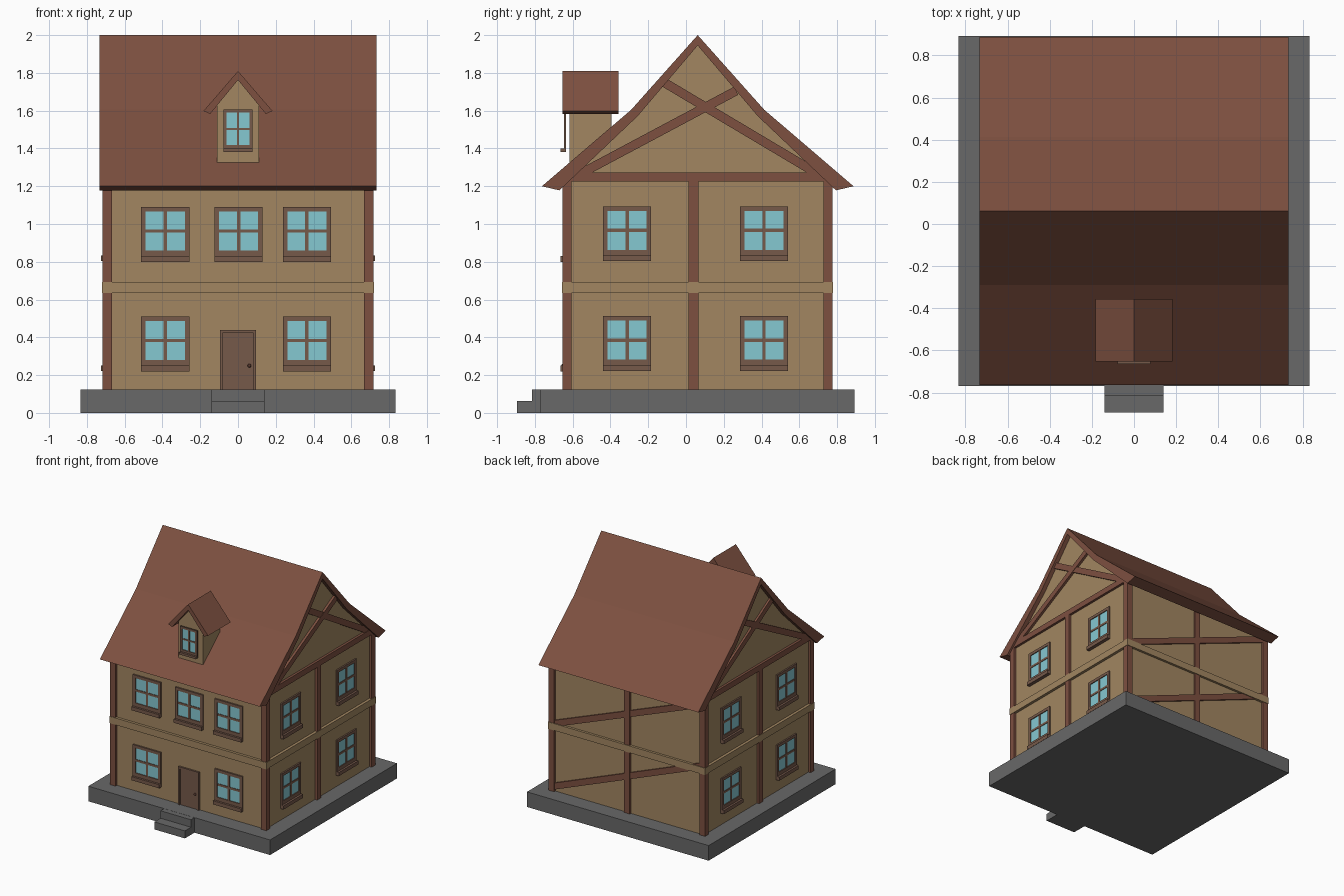
import bpy, bmesh, math
from mathutils import Matrix, Vector

if "Cube" in bpy.data.objects:
    bpy.data.objects.remove(bpy.data.objects["Cube"])


def mat(name, r, g, b):
    m = bpy.data.materials.new(name)
    m.diffuse_color = (r, g, b, 1)
    m.use_nodes = True
    m.node_tree.nodes["Principled BSDF"].inputs["Base Color"].default_value = m.diffuse_color
    return m


WALL = mat("tan plaster", .36, .24, .12)
ROOF = mat("red brown roof and timber", .205, .08, .051)
FRAME = mat("brown joinery", .18, .10, .068)
GLASS = mat("pale blue glass", .235, .58, .64)
STONE = mat("grey stone", .14, .14, .14)
KNOB = mat("dark red knob", .12, .05, .035)


def finish(name, bm, mats):
    bmesh.ops.recalc_face_normals(bm, faces=bm.faces)
    me = bpy.data.meshes.new(name)
    bm.to_mesh(me)
    bm.free()
    for m in mats:
        me.materials.append(m)
    ob = bpy.data.objects.new(name, me)
    bpy.context.collection.objects.link(ob)
    return ob


def add_box(bm, lo, hi, M=Matrix(), mi=0):
    lo, hi = Vector(lo), Vector(hi)
    T = Matrix.Translation((lo + hi) / 2) @ Matrix.Diagonal((*(hi - lo), 1))
    r = bmesh.ops.create_cube(bm, size=1, matrix=M @ T)
    for f in {f for v in r['verts'] for f in v.link_faces}:
        f.material_index = mi


def box(name, lo, hi, m):
    bm = bmesh.new()
    add_box(bm, lo, hi)
    return finish(name, bm, [m])


def prism(name, pts, a, b, m, axis='x'):
    """Extrude a 2D outline (other horizontal axis, z) along x or y."""
    bm = bmesh.new()
    put = (lambda p, t: (t, p[0], p[1])) if axis == 'x' else (lambda p, t: (p[0], t, p[1]))
    A = [bm.verts.new(put(p, a)) for p in pts]
    B = [bm.verts.new(put(p, b)) for p in pts]
    bm.faces.new(A)
    bm.faces.new(B[::-1])
    n = len(pts)
    for i in range(n):
        j = (i + 1) % n
        bm.faces.new((A[i], A[j], B[j], B[i]))
    return finish(name, bm, [m])


def mirrored(half, c):
    """Complete an outline whose first and last points may lie on the axis c."""
    return half + [(2 * c - p[0], p[1]) for p in reversed(half) if abs(p[0] - c) > 1e-6]


def beam(name, p, q, width, a, b, axis):
    """Slanted timber from p to q lying flat on a wall."""
    d = Vector((q[0] - p[0], q[1] - p[1])).normalized() * width / 2
    n = (-d.y, d.x)
    pts = [(p[0] + n[0], p[1] + n[1]), (q[0] + n[0], q[1] + n[1]),
           (q[0] - n[0], q[1] - n[1]), (p[0] - n[0], p[1] - n[1])]
    return prism(name, pts, a, b, ROOF, axis)


def window(name, origin, turn, w=.255, h=.29, border=.024, low=.06, bar=.018):
    """Casement with origin at its bottom centre; faces -y before turning."""
    M = Matrix.Translation(origin) @ Matrix.Rotation(turn, 4, 'Z')
    bm = bmesh.new()
    x, d = w / 2, -.012
    mid = (low + h - border) / 2
    add_box(bm, (-x, d, 0), (-x + border, 0, h), M)
    add_box(bm, (x - border, d, 0), (x, 0, h), M)
    add_box(bm, (-x + border, d, h - border), (x - border, 0, h), M)
    add_box(bm, (-x + border, d, 0), (x - border, 0, low), M)
    add_box(bm, (-bar / 2, d + .002, low), (bar / 2, 0, h - border), M)
    add_box(bm, (-x + border, d + .003, mid - bar / 2), (x - border, 0, mid + bar / 2), M)
    add_box(bm, (-x, -.029, 0), (x, d, low / 2), M)
    add_box(bm, (-x + border, -.005, low), (x - border, -.001, h - border), M, 1)
    return finish(name, bm, [FRAME, GLASS])


# Stone base and steps
box("base", (-.833, -.77, 0), (.833, .893, .125), STONE)
box("lower_step", (-.14, -.895, 0), (.14, -.77, .062), STONE)
box("upper_step", (-.14, -.815, .062), (.14, -.77, .124), STONE)

# House body with gables, and the two-slope roof shell
CY = .062
WX, WF, WB = .697, -.635, .762
prism("house_walls", mirrored([(WF, .12), (WF, 1.225), (-.265, 1.59), (CY, 1.97)], CY),
      -WX, WX, WALL)
roof = mirrored([(-.763, 1.2), (-.29, 1.605), (CY, 2.0)], CY)
under = mirrored([(-.67, 1.178), (-.255, 1.572), (CY, 1.945)], CY)
prism("main_roof", roof + under[::-1], -.733, .733, ROOF)

# Storey band on all four sides
box("storey_band", (-.72, -.657, .635), (.72, .779, .692), WALL)

# Timber framing
for sx, side in ((-1, "left"), (1, "right")):
    a, b = sorted((sx * .667, sx * .717))
    box(f"front_post_{side}", (a, -.653, .125), (b, -.607, 1.225), ROOF)
    box(f"back_post_{side}", (a, .727, .125), (b, .775, 1.225), ROOF)
    g0, g1 = sx * .68, sx * .717
    a, b = sorted((g0, g1))
    box(f"middle_post_{side}", (a, .014, .125), (b, .066, 1.225), ROOF)
    box(f"gable_tie_{side}", (a, -.645, 1.224), (b, .77, 1.272), ROOF)
    beam(f"gable_brace_a_{side}", (-.58, 1.255), (.265, 1.705), .048, g0, g1, 'x')
    beam(f"gable_brace_b_{side}", (-.125, 1.755), (.69, 1.27), .048, g0, sx * .714, 'x')
box("back_middle_post", (-.026, .74, .125), (.026, .774, 1.225), ROOF)
for k, (z0, z1) in enumerate(((.16, .70), (.68, 1.21))):
    beam(f"back_brace_{k}", (.69, z0), (-.69, z1), .05, .74, .772, 'y')

# Windows on the front and both sides
for x in (-.385, .003, .365):
    window("front_upper_window", (x, WF, .80), 0)
    if abs(x) > .1:
        window("front_lower_window", (x, WF, .22), 0)
for sx in (-1, 1):
    for y in (-.312, .413):
        for z in (.222, .803):
            window("side_window", (sx * WX, y, z), sx * math.pi / 2)

# Door with frame and knob
for x in (-.095, .08):
    box("door_jamb", (x, -.650, .125), (x + .015, -.63, .44), FRAME)
box("door_head", (-.08, -.650, .425), (.08, -.63, .44), FRAME)
box("door_leaf", (-.08, -.642, .125), (.08, -.63, .425), FRAME)
bm = bmesh.new()
bmesh.ops.create_uvsphere(bm, u_segments=10, v_segments=6, radius=.01,
                          matrix=Matrix.Translation((.06, -.65, .25)))
finish("door_knob", bm, [KNOB])

# Dormer: walls, roof and small window
prism("dormer_walls", mirrored([(-.112, 1.3), (-.112, 1.635), (0, 1.775)], 0),
      -.617, -.395, WALL, 'y')
top = mirrored([(-.183, 1.598), (0, 1.81)], 0)
low = mirrored([(-.147, 1.583), (0, 1.762)], 0)
prism("dormer_roof", top + low[::-1], -.653, -.357, ROOF, 'y')
window("dormer_window", (0, -.635, 1.38), 0, .155, .227, .017, .037, .012)
